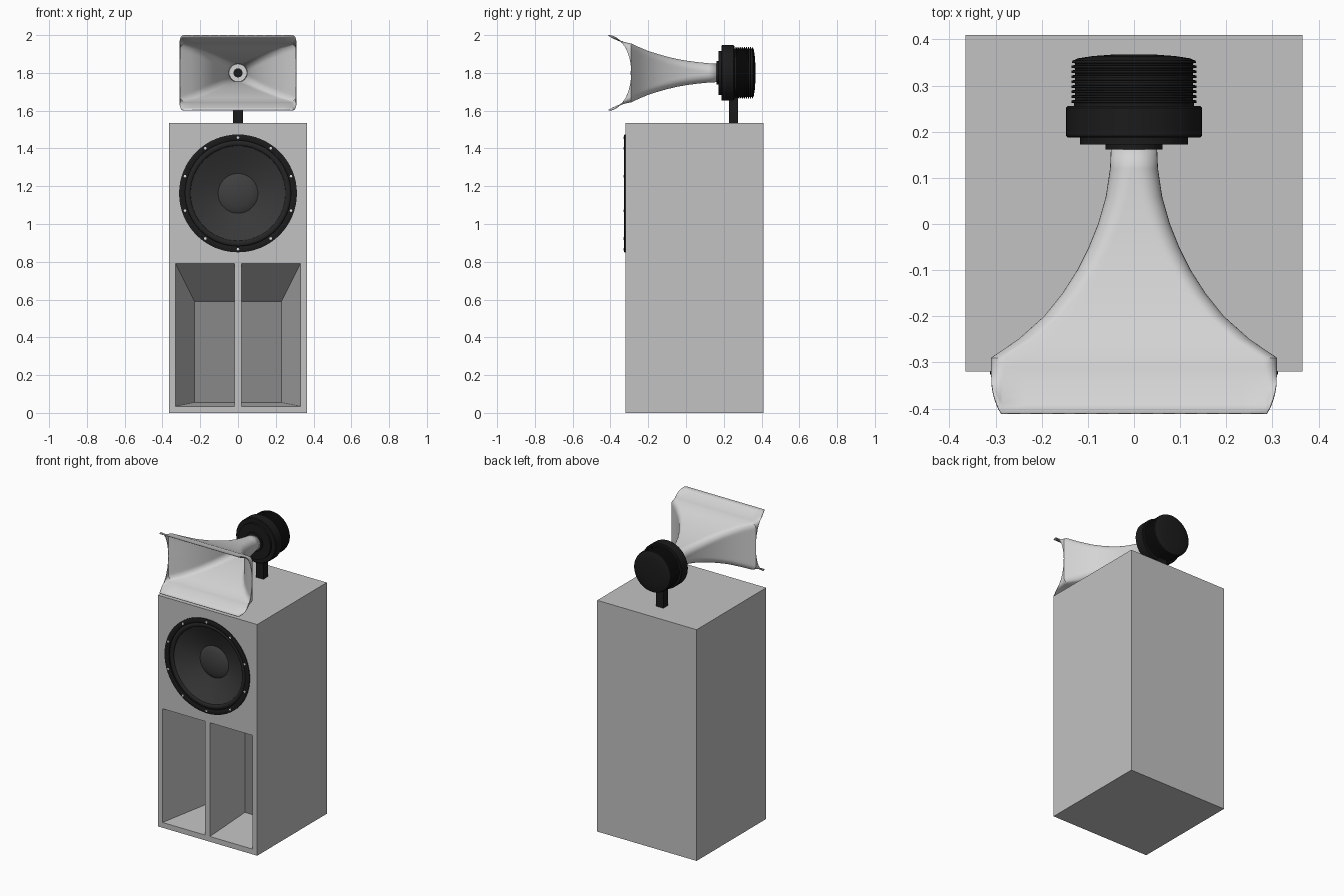
import bpy, bmesh, math
from mathutils import Matrix

if "Cube" in bpy.data.objects:
    bpy.data.objects.remove(bpy.data.objects["Cube"])


def mat(name, v):
    m = bpy.data.materials.new(name)
    m.diffuse_color = (v, v, v, 1)
    m.use_nodes = True
    m.node_tree.nodes["Principled BSDF"].inputs["Base Color"].default_value = m.diffuse_color
    return m


CABINET = mat("cabinet_grey", 0.54)
PANEL = mat("port_dark_grey", 0.25)
HORN = mat("horn_light_grey", 0.66)
BLACK = mat("driver_black", 0.011)
RUBBER = mat("surround_black", 0.018)
CONE = mat("cone_charcoal", 0.04)
CAP = mat("dust_cap_charcoal", 0.05)
STEEL = mat("bolt_steel", 0.75)


def finish(name, bm, material, smooth=None):
    bmesh.ops.remove_doubles(bm, verts=bm.verts, dist=1e-5)
    bmesh.ops.recalc_face_normals(bm, faces=bm.faces)
    me = bpy.data.meshes.new(name)
    bm.to_mesh(me)
    bm.free()
    ob = bpy.data.objects.new(name, me)
    bpy.context.collection.objects.link(ob)
    me.materials.append(material)
    if smooth:
        bpy.ops.object.select_all(action='DESELECT')
        ob.select_set(True)
        bpy.context.view_layer.objects.active = ob
        bpy.ops.object.shade_smooth_by_angle(angle=math.radians(smooth))
    return ob


def loft(name, rings, material, smooth=None, caps=False):
    """Skin a list of closed rings that share one point count."""
    bm = bmesh.new()
    rows = [[bm.verts.new(p) for p in ring] for ring in rings]
    n = len(rows[0])
    for a, b in zip(rows, rows[1:]):
        for i in range(n):
            j = (i + 1) % n
            bm.faces.new((a[i], a[j], b[j], b[i]))
    if caps:
        bm.faces.new(rows[0])
        bm.faces.new(rows[-1])
    return finish(name, bm, material, smooth)


def lathe(name, profile, zc, material, smooth=30, n=64):
    """Revolve (radius, y) points around a front-to-back axis at height zc."""
    rings = [[(r * math.cos(2 * math.pi * i / n), y, zc + r * math.sin(2 * math.pi * i / n))
              for i in range(n)] for r, y in profile]
    return loft(name, rings, material, smooth)


def rect(x0, x1, z0, z1, y):
    return [(x0, y, z0), (x1, y, z0), (x1, y, z1), (x0, y, z1)]


def box(name, x0, x1, y0, y1, z0, z1, material):
    return loft(name, [rect(x0, x1, z0, z1, y0), rect(x0, x1, z0, z1, y1)], material, caps=True)


# --- cabinet with flared bass port and woofer cut-out
FRONT, PORT_BACK, WOOFER_Z, HORN_Z = -0.32, 0.05, 1.162, 1.8
cabinet = box("cabinet", -0.365, 0.365, FRONT, 0.41, 0, 1.535, CABINET)
port_cut = loft("port_cutter", [rect(-0.33, 0.33, 0.035, 0.79, FRONT - 0.05),
                                rect(-0.33, 0.33, 0.035, 0.79, FRONT),
                                rect(-0.23, 0.23, 0.055, 0.588, PORT_BACK)], CABINET, caps=True)
woofer_cut = lathe("woofer_cutter", [(0, -0.4), (0.285, -0.4), (0.285, -0.18), (0, -0.18)],
                   WOOFER_Z, CABINET, None)
for cutter in (port_cut, woofer_cut):
    mod = cabinet.modifiers.new(cutter.name, 'BOOLEAN')
    mod.operation = 'DIFFERENCE'
    mod.solver = 'EXACT'
    mod.object = cutter
    cutter.hide_render = True
bpy.context.view_layer.update()
cut_mesh = bpy.data.meshes.new_from_object(
    cabinet.evaluated_get(bpy.context.evaluated_depsgraph_get()))
cabinet.modifiers.clear()
cabinet.data = cut_mesh
for cutter in (port_cut, woofer_cut):
    bpy.data.objects.remove(cutter)

box("port_back_panel", -0.231, 0.231, PORT_BACK - 0.003, PORT_BACK + 0.003, 0.054, 0.589, PANEL)
loft("port_divider", [rect(-0.018, 0.018, 0.034, 0.791, FRONT),
                      rect(-0.018, 0.018, 0.054, 0.589, PORT_BACK)], CABINET, caps=True)

# --- woofer
lathe("woofer_frame", [(0.28, -0.30), (0.28, -0.326), (0.287, -0.329), (0.306, -0.329),
                       (0.312, -0.326), (0.312, -0.318)], WOOFER_Z, BLACK)
roll = [(0.266 + 0.015 * math.cos(a), -0.313 - 0.011 * math.sin(a))
        for a in [math.pi * k / 8 for k in range(9)]]
lathe("woofer_surround", roll, WOOFER_Z, RUBBER)
lathe("woofer_cone", [(0.252, -0.313), (0.20, -0.287), (0.15, -0.265), (0.104, -0.247)],
      WOOFER_Z, CONE)
lathe("dust_cap", [(0.106, -0.247), (0.095, -0.254), (0.07, -0.262), (0.035, -0.268), (0, -0.27)],
      WOOFER_Z, CAP)

# --- ten bolts round the woofer frame
bm = bmesh.new()
for k in range(10):
    a = math.pi / 2 + k * math.pi / 5
    m = (Matrix.Translation((0.295 * math.cos(a), -0.329, WOOFER_Z + 0.295 * math.sin(a)))
         @ Matrix.Rotation(math.pi / 2, 4, 'X'))
    bmesh.ops.create_cone(bm, cap_ends=True, segments=12, radius1=0.007, radius2=0.007,
                          depth=0.006, matrix=m)
finish("woofer_bolts", bm, STEEL)


# --- horn: round throat growing into a wide mouth with long top and bottom lips
def rounded_rect(hw, hh, r, straight=12, arc=8):
    pts = []
    for q in range(4):
        a0 = q * math.pi / 2
        cx = (hw - r) * (1 if q in (0, 3) else -1)
        cz = (hh - r) * (1 if q in (0, 1) else -1)
        for k in range(arc + 1):
            a = a0 + k / arc * math.pi / 2
            pts.append((cx + r * math.cos(a), cz + r * math.sin(a)))
        nx = (hw - r) * (1 if q in (2, 3) else -1)
        nz = (hh - r) * (1 if q in (0, 3) else -1)
        ax, az = pts[-1]
        bx, bz = (nx, az) if q in (0, 2) else (ax, nz)
        pts += [(ax + (bx - ax) * k / straight, az + (bz - az) * k / straight)
                for k in range(1, straight)]
    return pts


# y, half width, half height
SECTIONS = [(0.165, 0.050, 0.049), (0.12, 0.052, 0.051), (0.06, 0.061, 0.057),
            (0.0, 0.078, 0.065), (-0.05, 0.098, 0.074), (-0.10, 0.123, 0.086),
            (-0.15, 0.155, 0.100), (-0.20, 0.195, 0.116), (-0.25, 0.251, 0.137),
            (-0.29, 0.31, 0.156)]
rings = []
for y, hw, hh in SECTIONS:
    f = (0.165 - y) / 0.455
    rings.append([(x, y, HORN_Z + z) for x, z in rounded_rect(hw, hh, 0.047 - 0.015 * f)])
mouth = rounded_rect(0.31, 0.156, 0.032)
for step in range(1, 7):
    s = step / 6
    ring = []
    for x, z in mouth:
        t = min(1, abs(z) / 0.156)
        reach = s * (1 - math.sqrt(max(0, 1 - t * t)))    # sides are scooped back
        bulge = 1 + 0.045 * reach * t ** 8 - 0.012 * reach
        ring.append((x * bulge, -0.29 - 0.12 * reach,
                     HORN_Z + z * (1 + 0.282 * (0.35 * s + 0.65 * s * s))))
    rings.append(ring)
horn = loft("horn", rings, HORN, 32)
shell = horn.modifiers.new("wall", 'SOLIDIFY')
shell.thickness = 0.004
shell.offset = -1

lathe("throat_ring", [(0.047, 0.145), (0.024, 0.145), (0.024, 0.165)], HORN_Z, HORN)
lathe("throat_plug", [(0.025, 0.152), (0.0, 0.152)], HORN_Z, BLACK)

# --- compression driver with ribbed heat sink
profile = [(0, 0.162), (0.062, 0.162), (0.062, 0.172), (0.117, 0.172), (0.117, 0.187),
           (0.143, 0.187), (0.147, 0.191), (0.147, 0.252), (0.143, 0.256),
           (0.130, 0.256), (0.130, 0.262)]
for k in range(8):
    y = 0.262 + k * 0.0108
    profile += [(0.136, y + 0.001), (0.136, y + 0.006), (0.128, y + 0.007), (0.128, y + 0.0108)]
profile += [(0.135, 0.349), (0.133, 0.354), (0.122, 0.359), (0.09, 0.364), (0.05, 0.367), (0, 0.368)]
lathe("compression_driver", profile, HORN_Z, BLACK)

# --- post that carries the driver
box("driver_post", -0.026, 0.026, 0.228, 0.275, 1.53, 1.68, BLACK)
